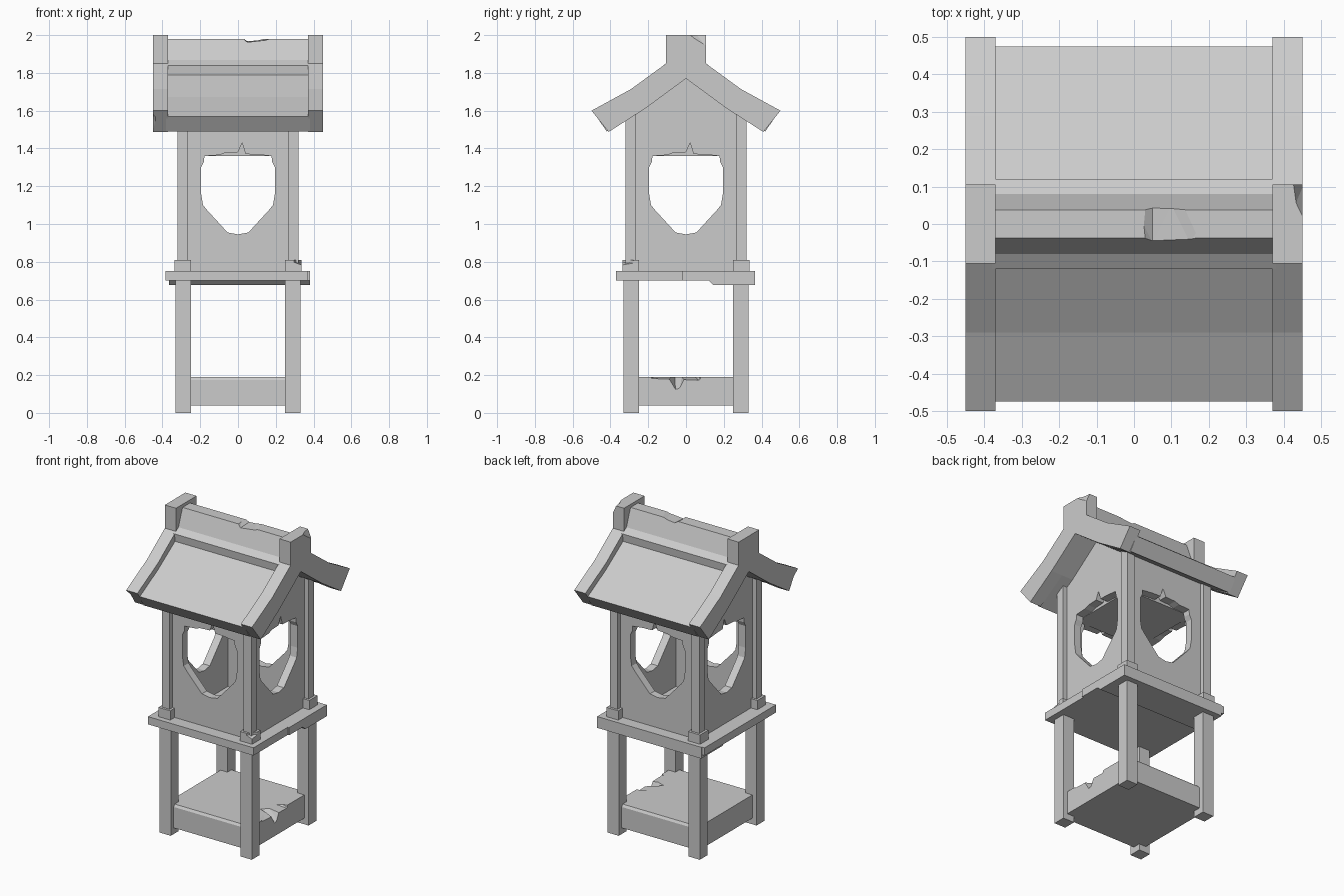
import bpy, bmesh
from mathutils import Vector

if "Cube" in bpy.data.objects:
    bpy.data.objects.remove(bpy.data.objects["Cube"])


def hull(name, pts):
    """Convex solid around a few points."""
    bm = bmesh.new()
    for p in pts:
        bm.verts.new(p)
    bmesh.ops.convex_hull(bm, input=bm.verts[:])
    return finish(name, bm)


def finish(name, bm):
    bmesh.ops.recalc_face_normals(bm, faces=bm.faces[:])
    me = bpy.data.meshes.new(name)
    bm.to_mesh(me)
    bm.free()
    ob = bpy.data.objects.new(name, me)
    bpy.context.collection.objects.link(ob)
    return ob


def prism(name, pts, lo, hi, axis):
    """Extrude a profile: (y, z) along x, or (x, z) along y."""
    bm = bmesh.new()
    at = (lambda a, b, d: (d, a, b)) if axis == 'x' else (lambda a, b, d: (a, d, b))
    face = bm.faces.new([bm.verts.new(at(a, b, lo)) for a, b in pts])
    ext = bmesh.ops.extrude_face_region(bm, geom=[face])
    move = Vector((hi - lo, 0, 0)) if axis == 'x' else Vector((0, hi - lo, 0))
    bmesh.ops.translate(bm, verts=[v for v in ext['geom'] if isinstance(v, bmesh.types.BMVert)], vec=move)
    return finish(name, bm)


def box(name, x0, x1, y0, y1, z0, z1):
    return prism(name, [(x0, z0), (x1, z0), (x1, z1), (x0, z1)], y0, y1, 'y')


def cut(ob, cutter):
    """Subtract the cutter and discard it."""
    cutter.hide_render = True
    m = ob.modifiers.new("cut", 'BOOLEAN')
    m.operation, m.solver, m.object = 'DIFFERENCE', 'EXACT', cutter
    bpy.context.view_layer.objects.active = ob
    bpy.ops.object.modifier_apply(modifier=m.name)
    bpy.data.objects.remove(cutter)


def mirrored(half):
    """Close a right-hand half profile, skipping the points on the axis."""
    return half + [(-a, b) for a, b in reversed(half) if a]


# Legs, upper posts and post bases at the four corners
def corner(name, sx, sy, a, b, z0, z1):
    return box(name, *sorted((sx * a, sx * b)), *sorted((sy * a, sy * b)), z0, z1)


for sx, side in ((-1, "left"), (1, "right")):
    for sy, end in ((-1, "front"), (1, "back")):
        corner(f"leg_{end}_{side}", sx, sy, .25, .33, 0, .71)
        corner(f"upper_post_{end}_{side}", sx, sy, .265, .32, .74, 1.585)
        base = corner(f"post_base_{end}_{side}", sx, sy, .25, .335, .74, .81)
        if sx > 0 and sy < 0:  # chipped base
            cut(base, hull("chip", [(.28, -.36, .83), (.36, -.36, .83), (.36, -.25, .83),
                                    (.36, -.36, .77), (.36, -.24, .79), (.28, -.36, .8)]))

# Low chest between the legs, broken along its right edge
chest = prism("lower_tray", [(-.30, .04), (.30, .04), (.30, .175), (.29, .19), (-.29, .19), (-.30, .175)],
              -.3, .3, 'x')
cut(chest, hull("chip", [(.33, -.2, .21), (.33, .09, .21), (.33, -.2, .175), (.33, .08, .165),
                         (.2, -.13, .21), (.16, .02, .21), (.22, .06, .21)]))
cut(chest, hull("chip", [(.33, -.1, .18), (.33, -.055, .105), (.33, -.035, .11), (.33, 0, .18),
                         (.17, -.06, .21), (.22, -.02, .21)]))

# Deck, with a slightly wider and deeper back part
box("deck", -.385, .37, -.37, .36, .70, .75)
box("deck_right_edge", .34, .38, -.02, .36, .70, .75)
prism("deck_back_board", [(.12, .70), (.145, .677), (.365, .677), (.365, .75), (.12, .75)], -.365, .38, 'x')

# Hollow house with gables
house = prism("house_walls", mirrored([(.29, .74), (.29, 1.58), (.21, 1.63), (0, 1.785)]), -.29, .29, 'x')
cut(house, box("room", -.24, .24, -.24, .24, .751, 1.36))

# One tapered window per wall with a splintered upper edge
side_pts = [(.055, .955), (.165, 1.075), (.185, 1.1), (.195, 1.16), (.195, 1.3), (.18, 1.33), (.178, 1.36)]
top_pts = [(.1, 1.368), (.04, 1.37), (.022, 1.43), (0, 1.38), (-.07, 1.376), (-.1, 1.365)]
window = [(0, .945)] + side_pts + top_pts + [(-a, b) for a, b in reversed(side_pts)]
for axis in 'xy':
    for lo, hi in ((-.35, -.236), (.236, .35)):
        cut(house, prism("window", window, lo, hi, axis))

# Roof slab with ridge cap
roof = prism("roof", mirrored([(.038, 1.98), (.08, 1.868), (.12, 1.84), (.115, 1.79), (.29, 1.672),
                               (.475, 1.57), (.42, 1.49), (.215, 1.612), (0, 1.77)]), -.38, .38, 'x')
cut(roof, hull("ridge_chip", [(.01, -.05, 2), (.2, -.05, 2), (.05, -.05, 1.962), (.15, -.05, 1.973),
                              (.0, .05, 2), (.21, .05, 2), (.05, .05, 1.968), (.1, .05, 1.972)]))

# Gable boards at both ends, taller than the roof
board = mirrored([(.105, 2), (.105, 1.85), (.29, 1.715), (.5, 1.6), (.41, 1.487), (.215, 1.612), (0, 1.77)])
left = prism("gable_board_left", board, -.45, -.37, 'x')
right = prism("gable_board_right", board, .37, .45, 'x')
cut(left, hull("chip", [(-.46, -.53, 1.62), (-.46, -.53, 1.46), (-.46, -.38, 1.45), (-.46, -.455, 1.57),
                        (-.38, -.53, 1.57), (-.38, -.46, 1.48), (-.38, -.53, 1.46)]))
cut(right, hull("chip", [(.42, .12, 2.01), (.46, .12, 2.01), (.46, -.01, 2.01), (.46, .12, 1.92),
                         (.43, .05, 2.01), (.46, .04, 1.97)]))
